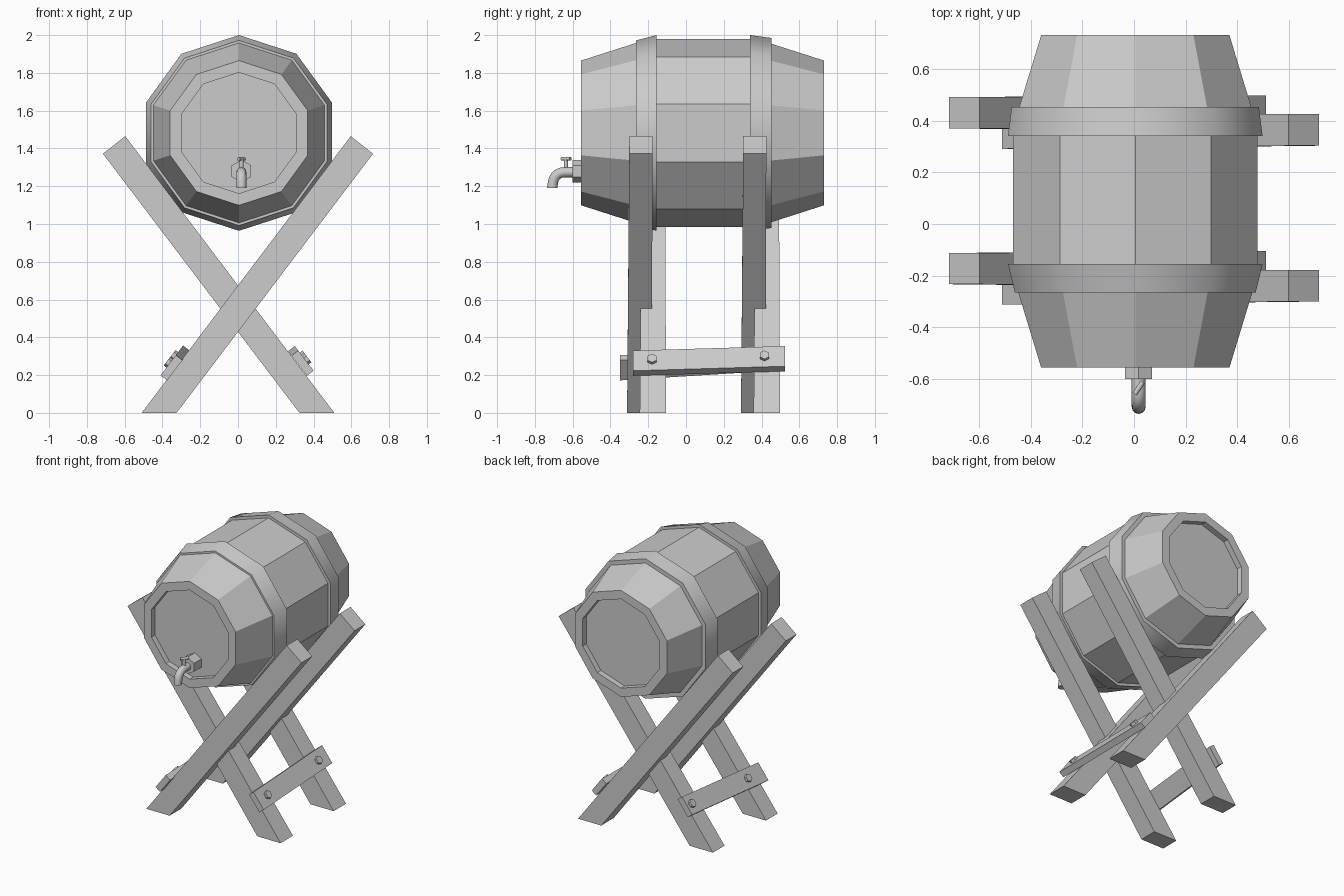
import bpy, bmesh, math
from mathutils import Vector, Matrix

cube = bpy.data.objects.get("Cube")
if cube:
    bpy.data.objects.remove(cube)

grey = bpy.data.materials.new("plain_grey")
grey.use_nodes = True
colour = (0.6, 0.6, 0.6, 1)
grey.diffuse_color = colour
grey.node_tree.nodes["Principled BSDF"].inputs["Base Color"].default_value = colour


def finish(name, bm, smooth=0):
    """Turn a bmesh into an object; smooth is the sharp-edge angle in degrees."""
    bmesh.ops.recalc_face_normals(bm, faces=bm.faces)
    mesh = bpy.data.meshes.new(name)
    bm.to_mesh(mesh)
    bm.free()
    mesh.materials.append(grey)
    obj = bpy.data.objects.new(name, mesh)
    bpy.context.collection.objects.link(obj)
    if smooth:
        bpy.ops.object.select_all(action="DESELECT")
        obj.select_set(True)
        bpy.context.view_layer.objects.active = obj
        bpy.ops.object.shade_smooth_by_angle(angle=math.radians(smooth))
    return obj


def lathe(name, profile, centre, sides, closed=False, smooth=0):
    """Revolve (y, radius) points about an axis along y, one corner at the top."""
    bm = bmesh.new()
    cx, cz = centre
    rings = []
    for y, r in profile:
        angles = [math.tau * i / sides for i in range(sides)]
        rings.append([bm.verts.new((cx + r * math.sin(a), y, cz + r * math.cos(a))) for a in angles])
    pairs = list(zip(rings, rings[1:]))
    if closed:
        pairs.append((rings[-1], rings[0]))
    else:
        bm.faces.new(rings[0])
        bm.faces.new(rings[-1])
    for a, b in pairs:
        for i in range(sides):
            j = (i + 1) % sides
            bm.faces.new((a[i], a[j], b[j], b[i]))
    return finish(name, bm, smooth)


def loft(name, start, end):
    """Join two four-cornered outlines into a solid beam."""
    bm = bmesh.new()
    a = [bm.verts.new(p) for p in start]
    b = [bm.verts.new(p) for p in end]
    bm.faces.new(a)
    bm.faces.new(b)
    for i in range(4):
        j = (i + 1) % 4
        bm.faces.new((a[i], a[j], b[j], b[i]))
    return finish(name, bm)


def cylinder(name, centre, axis, radius, depth, sides, smooth=0):
    bm = bmesh.new()
    turn = Vector(axis).to_track_quat("Z", "Y").to_matrix().to_4x4()
    bmesh.ops.create_cone(bm, cap_ends=True, segments=sides, radius1=radius, radius2=radius,
                          depth=depth, matrix=Matrix.Translation(centre) @ turn)
    return finish(name, bm, smooth)


# Barrel with recessed heads
MID = (0.005, 1.482)
lathe("barrel", [(-0.515, 0.32), (-0.556, 0.32), (-0.556, 0.383), (-0.2, 0.497),
                 (0.375, 0.497), (0.731, 0.383), (0.731, 0.32), (0.69, 0.32)], MID, 10)

# Hoops, wider towards the belly
for name, outer, inner, rim in (("front_hoop", -0.265, -0.155, 0.49), ("back_hoop", 0.452, 0.34, 0.503)):
    lathe(name, [(outer, 0.46), (outer, rim), (inner, 0.518), (inner, 0.48)],
          MID, 10, closed=True, smooth=40)

# Crossed legs: side is the direction the top leans to
for place, shift in (("front", 0), ("back", 0.603)):
    for side, low, high in ((1, (-0.312, -0.18), (-0.3, -0.178)),
                            (-1, (-0.245, -0.105), (-0.233, -0.112))):
        def outline(xz, ys):
            (xa, za), (xb, zb) = xz
            y0, y1 = ys[0] + shift, ys[1] + shift
            return [(side * xa, y0, za), (side * xb, y0, zb), (side * xb, y1, zb), (side * xa, y1, za)]
        label = "right_foot" if side > 0 else "left_foot"
        loft(f"{place}_{label}_leg", outline(((-0.51, 0), (-0.325, 0)), low),
             outline(((0.597, 1.465), (0.715, 1.372)), high))

# Side braces with two hexagonal bolts each, lying on the outer leg faces
for name, side, y0, y1, z, tilt in (("left", 1, -0.28, 0.525, 0.263, 0.015),
                                    ("right", -1, -0.35, 0.46, 0.252, 0.032)):
    up = Vector((-0.604 * side, 0, 0.797))
    out = Vector((0.797 * side, 0, 0.604))
    base = Vector((0.317 * side, 0, z))

    def section(y, slide):
        origin = base + up * slide + Vector((0, y, 0))
        return [origin + up * u + out * o for u, o in
                ((-0.067, -0.002), (0.067, -0.002), (0.067, 0.042), (-0.067, 0.042))]
    loft(f"{name}_brace", section(y0, -tilt), section(y1, tilt))
    for place, y in (("front", -0.18), ("back", 0.415)):
        slide = tilt * (2 * (y - y0) / (y1 - y0) - 1)
        spot = base + up * slide + out * 0.048 + Vector((0, y, 0))
        cylinder(f"{name}_{place}_bolt", spot, out, 0.028, 0.024, 6)

# Tap: hexagonal flange, bent spout, stem and turned handle
TX = 0.018
lathe("tap_flange", [(-0.6, 0.06), (-0.51, 0.06)], (TX, 1.28), 6)

bm = bmesh.new()
path = [(-0.59, 1.274), (-0.645, 1.274)]
for step in range(1, 6):
    a = math.radians(16 * step)
    path.append((-0.645 - 0.06 * math.sin(a), 1.214 + 0.06 * math.cos(a)))
path.append((-0.708, 1.19))
rings = []
for i, (y, z) in enumerate(path):
    before, after = path[max(i - 1, 0)], path[min(i + 1, len(path) - 1)]
    along = Vector((0, after[0] - before[0], after[1] - before[1])).normalized()
    if i == len(path) - 1:
        along = Vector((0, 0, -1))
    across = along.cross(Vector((1, 0, 0)))
    ring = []
    for k in range(12):
        a = math.tau * k / 12
        ring.append(bm.verts.new(Vector((TX, y, z)) + 0.027 * (Vector((math.cos(a), 0, 0)) + across * math.sin(a))))
    rings.append(ring)
for a, b in zip(rings, rings[1:]):
    for i in range(12):
        j = (i + 1) % 12
        bm.faces.new((a[i], a[j], b[j], b[i]))
bm.faces.new(rings[0])
bm.faces.new(rings[-1])
finish("tap_spout", bm, smooth=40)

cylinder("tap_stem", (TX, -0.635, 1.315), (0, 0, 1), 0.011, 0.06, 8, smooth=50)
cylinder("tap_handle", (TX, -0.635, 1.345), (0.55, 0.83, 0), 0.01, 0.056, 8, smooth=50)
